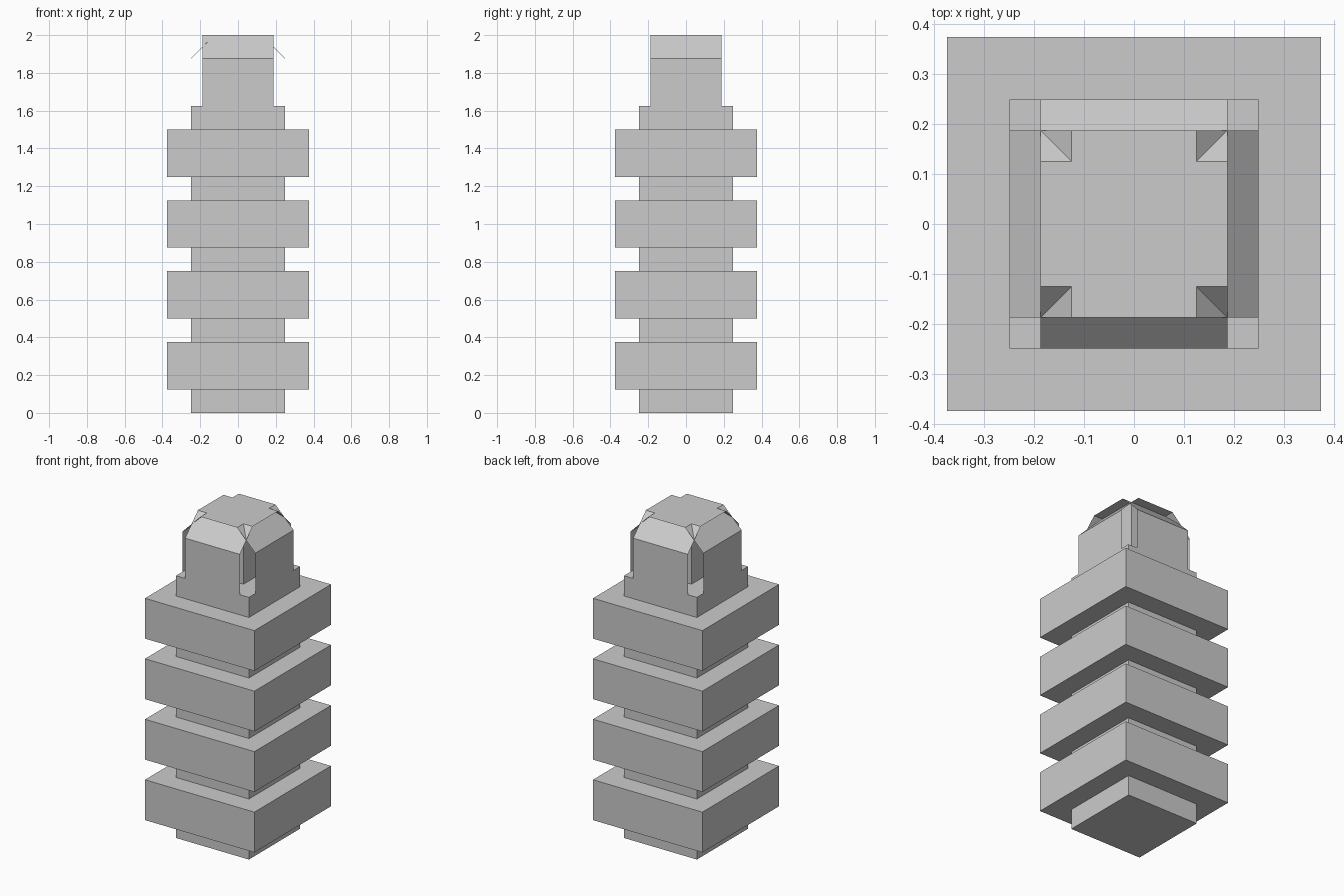
import bpy
import math

if "Cube" in bpy.data.objects:
    bpy.data.objects.remove(bpy.data.objects["Cube"])


def make_object(name, verts, faces):
    mesh = bpy.data.meshes.new(name)
    mesh.from_pydata(verts, [], faces)
    mesh.update()
    obj = bpy.data.objects.new(name, mesh)
    bpy.context.collection.objects.link(obj)
    return obj


def box(name, half, z0, z1):
    ring = [(-half, -half), (half, -half), (half, half), (-half, half)]
    verts = [(x, y, z) for z in (z0, z1) for x, y in ring]
    sides = [(i, (i + 1) % 4, (i + 1) % 4 + 4, i + 4) for i in range(4)]
    return make_object(name, verts, [(3, 2, 1, 0), (4, 5, 6, 7)] + sides)


def cap_shell(name, angle):
    # Open-ended chamfered arch, swept along x and turned about z
    profile = [(-0.25, 1.625), (-0.25, 1.875), (-0.125, 2.0),
               (0.125, 2.0), (0.25, 1.875), (0.25, 1.625)]
    verts = [(x, y, z) for y, z in profile for x in (-0.1875, 0.1875)]
    faces = [(2 * i, 2 * i + 1, 2 * i + 3, 2 * i + 2) for i in range(len(profile) - 1)]
    obj = make_object(name, verts, faces)
    obj.rotation_euler.z = angle
    return obj


# Central shaft
box("shaft", 0.25, 0.0, 1.625)

# Four wide collars
for i in range(4):
    z = 0.125 + 0.375 * i
    box(f"collar_{i + 1}", 0.375, z, z + 0.25)

# Slim post seen through the corner slots of the cap
box("inner_post", 0.125, 1.625, 2.0)

# Two crossing shells form the chamfered cap
cap_shell("cap_shell_front_back", 0.0)
cap_shell("cap_shell_sides", math.pi / 2)
